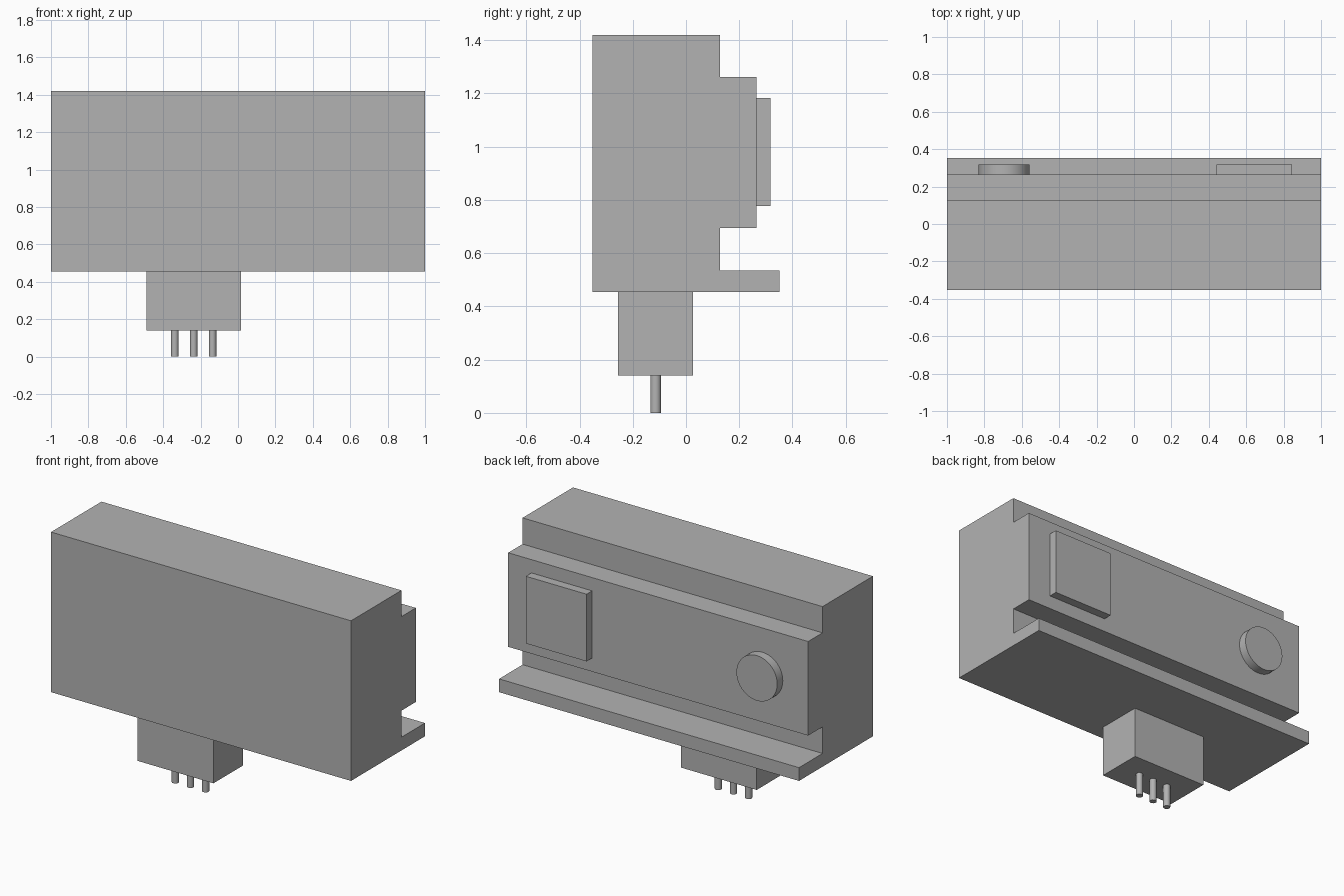
import bpy
import bmesh
import math
from mathutils import Matrix

if "Cube" in bpy.data.objects:
    bpy.data.objects.remove(bpy.data.objects["Cube"], do_unlink=True)

grey = bpy.data.materials.new("plain grey")
grey.use_nodes = True
colour = (0.45, 0.45, 0.45, 1)
grey.diffuse_color = colour
grey.node_tree.nodes["Principled BSDF"].inputs["Base Color"].default_value = colour


def finish(name, bm):
    bmesh.ops.recalc_face_normals(bm, faces=bm.faces)
    mesh = bpy.data.meshes.new(name)
    bm.to_mesh(mesh)
    bm.free()
    mesh.materials.append(grey)
    obj = bpy.data.objects.new(name, mesh)
    bpy.context.collection.objects.link(obj)
    return obj


def extrude_profile(name, profile, x0, x1):
    """Sweep a closed (y, z) outline along x."""
    bm = bmesh.new()
    face = bm.faces.new([bm.verts.new((x0, y, z)) for y, z in profile])
    swept = bmesh.ops.extrude_face_region(bm, geom=[face])["geom"]
    verts = [g for g in swept if isinstance(g, bmesh.types.BMVert)]
    bmesh.ops.translate(bm, verts=verts, vec=(x1 - x0, 0, 0))
    return finish(name, bm)


def box(name, x, y, z):
    outline = [(y[0], z[0]), (y[1], z[0]), (y[1], z[1]), (y[0], z[1])]
    return extrude_profile(name, outline, *x)


def cylinder(name, radius, depth, centre, tilt=0, sides=48):
    bm = bmesh.new()
    bmesh.ops.create_cone(bm, cap_ends=True, segments=sides, radius1=radius,
                          radius2=radius, depth=depth,
                          matrix=Matrix.Translation(centre) @ Matrix.Rotation(tilt, 4, "X"))
    obj = finish(name, bm)
    bpy.ops.object.select_all(action="DESELECT")
    obj.select_set(True)
    bpy.context.view_layer.objects.active = obj
    bpy.ops.object.shade_smooth_by_angle(angle=math.radians(35))


# Housing with a raised rear panel and a bottom ledge
FRONT, BACK, PANEL, LEDGE = -0.352, 0.128, 0.265, 0.352
extrude_profile("housing", [
    (FRONT, 0.455), (LEDGE, 0.455), (LEDGE, 0.535), (BACK, 0.535),
    (BACK, 0.695), (PANEL, 0.695), (PANEL, 1.262), (BACK, 1.262),
    (BACK, 1.42), (FRONT, 1.42)], -1, 1)

# Square pad and round button on the rear panel
box("square_pad", (0.44, 0.845), (PANEL, 0.318), (0.777, 1.182))
cylinder("round_button", 0.136, 0.053, (-0.695, 0.2915, 0.98), math.pi / 2)

# Connector block with three pins underneath
box("connector_block", (-0.49, 0.015), (-0.255, 0.027), (0.14, 0.455))
for i in range(3):
    cylinder(f"pin_{i + 1}", 0.02, 0.14, (-0.338 + 0.101 * i, -0.114, 0.07), sides=24)
